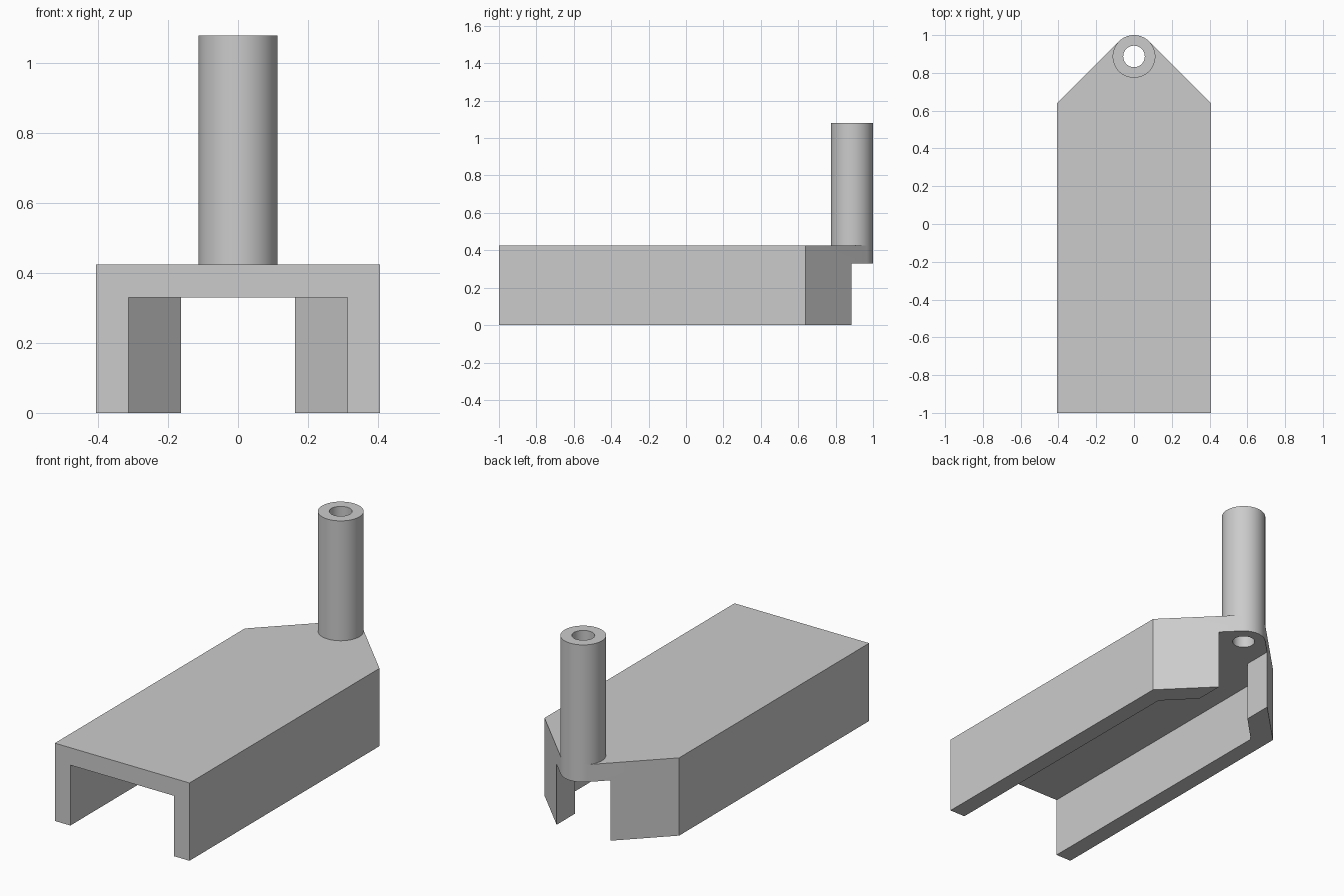
import bpy, bmesh, math

if "Cube" in bpy.data.objects:
    bpy.data.objects.remove(bpy.data.objects["Cube"], do_unlink=True)

TOP, ROOF, TUBE_TOP = 0.425, 0.33, 1.08     # heights
HALF, INNER, GAP = 0.407, 0.313, 0.163      # half widths
PIN_Y, R, BORE, SEG = 0.887, 0.113, 0.057, 64

grey = bpy.data.materials.new("plain grey")
grey.use_nodes = True
grey.diffuse_color = (0.6, 0.6, 0.6, 1)
grey.node_tree.nodes["Principled BSDF"].inputs["Base Color"].default_value = (0.6, 0.6, 0.6, 1)


def finish(name, bm):
    bmesh.ops.recalc_face_normals(bm, faces=bm.faces)
    mesh = bpy.data.meshes.new(name)
    bm.to_mesh(mesh)
    bm.free()
    mesh.materials.append(grey)
    obj = bpy.data.objects.new(name, mesh)
    bpy.context.collection.objects.link(obj)
    return obj


def prism(name, outline, z0, z1):
    bm = bmesh.new()
    face = bm.faces.new([bm.verts.new((x, y, z0)) for x, y in outline])
    ext = bmesh.ops.extrude_face_region(bm, geom=[face])
    verts = [g for g in ext["geom"] if isinstance(g, bmesh.types.BMVert)]
    bmesh.ops.translate(bm, verts=verts, vec=(0, 0, z1 - z0))
    return finish(name, bm)


def arc(radius, first, last):
    angles = [2 * math.pi * i / SEG for i in range(first, last)]
    return [(radius * math.cos(a), PIN_Y + radius * math.sin(a)) for a in angles]


def mirrored(right):
    return right + [(-x, y) for x, y in reversed(right)]


def cut(obj, cutter):
    mod = obj.modifiers.new(cutter.name, "BOOLEAN")
    mod.operation, mod.solver, mod.object = "DIFFERENCE", "EXACT", cutter
    cutter.hide_render = True
    cutter.hide_set(True)


# Channel body with tapered back and rounded nose
nose = arc(R, SEG // 8, 3 * SEG // 8 + 1)
body = prism("channel_body", [(-HALF, -1), (HALF, -1), (HALF, 0.64)] + nose + [(-HALF, 0.64)], 0, TOP)
cavity = prism("cavity_cutter",
               mirrored([(INNER, -1.2), (INNER, 0.572), (GAP, 0.724), (GAP, 1.2)]), -0.2, ROOF)
bore = prism("bore_cutter", arc(BORE, 0, SEG), ROOF - 0.1, TOP + 0.1)
cut(body, cavity)
cut(body, bore)

# Hollow upright tube, open where it meets the body
bm = bmesh.new()
loops = [[bm.verts.new((x, y, z)) for x, y in arc(r, 0, SEG)]
         for r, z in ((R, TOP), (R, TUBE_TOP), (BORE, TUBE_TOP), (BORE, TOP))]
for a, b in zip(loops, loops[1:]):
    for i in range(SEG):
        j = (i + 1) % SEG
        bm.faces.new((a[i], a[j], b[j], b[i]))
tube = finish("upright_tube", bm)

# Apply the cuts, then shade round surfaces smoothly
for obj in (body, tube):
    bpy.ops.object.select_all(action="DESELECT")
    obj.select_set(True)
    bpy.context.view_layer.objects.active = obj
    for mod in list(obj.modifiers):
        bpy.ops.object.modifier_apply(modifier=mod.name)
    bpy.ops.object.shade_smooth_by_angle(angle=math.radians(30))
for cutter in (cavity, bore):
    bpy.data.objects.remove(cutter, do_unlink=True)
